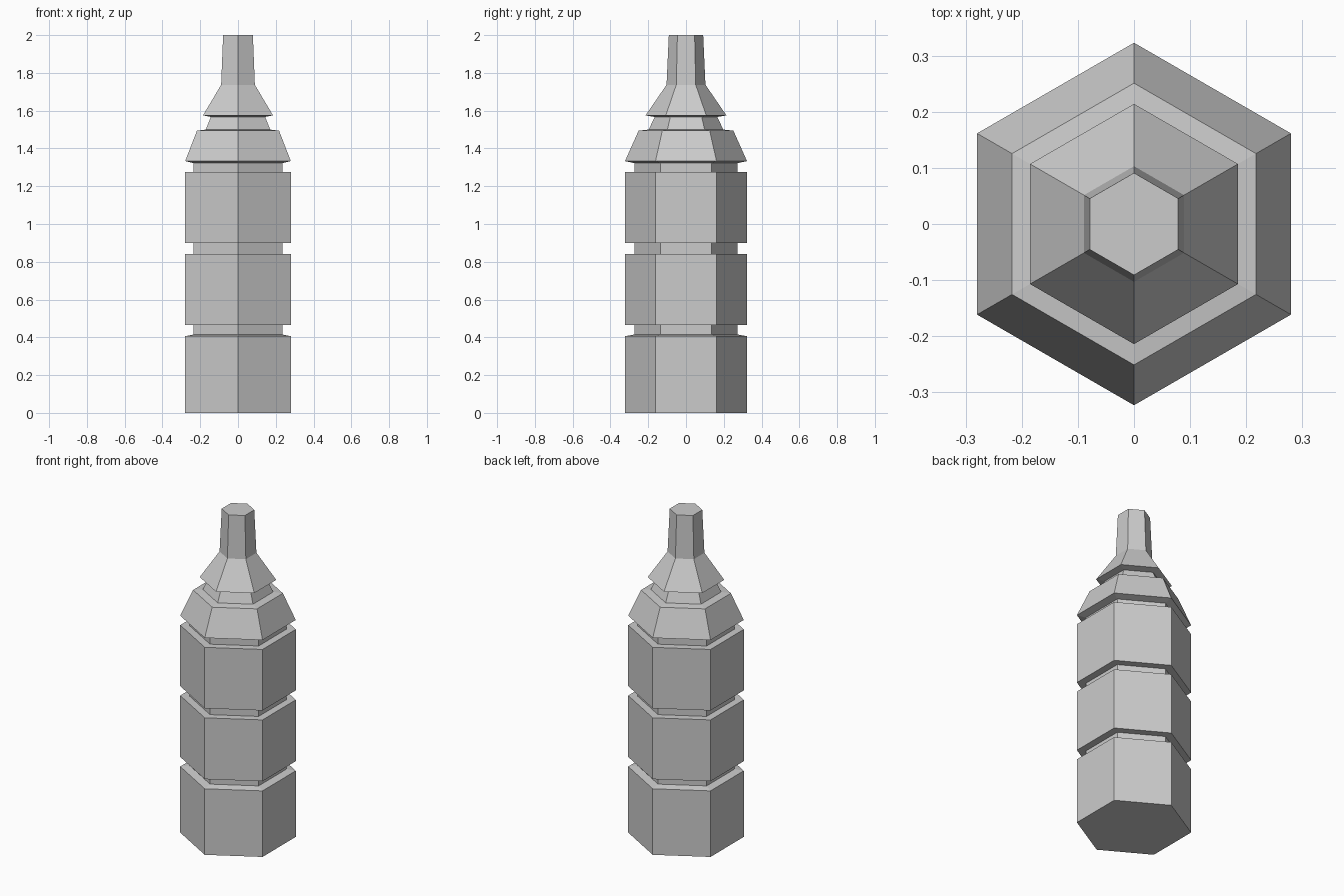
import bpy, bmesh
from math import pi, sin, cos

if "Cube" in bpy.data.objects:
    bpy.data.objects.remove(bpy.data.objects["Cube"])

SIDES = 6


def hex_part(name, profile, cap_bottom=False, cap_top=False):
    """Stack six-sided rings (radius, z) and bridge them with flat faces."""
    bm = bmesh.new()
    rings = []
    for r, z in profile:
        rings.append([bm.verts.new((r * cos(pi / 2 + 2 * pi * i / SIDES),
                                    r * sin(pi / 2 + 2 * pi * i / SIDES), z))
                      for i in range(SIDES)])
    for a, b in zip(rings, rings[1:]):
        for i in range(SIDES):
            j = (i + 1) % SIDES
            bm.faces.new((a[i], a[j], b[j], b[i]))
    if cap_bottom:
        bm.faces.new(rings[0][::-1])
    if cap_top:
        bm.faces.new(rings[-1])
    mesh = bpy.data.meshes.new(name)
    bm.to_mesh(mesh)
    bm.free()
    obj = bpy.data.objects.new(name, mesh)
    bpy.context.collection.objects.link(obj)
    return obj


WIDE, GROOVE = 0.323, 0.272

# Ribbed body: three wide bands, each followed by a narrow groove
body = [(WIDE, 0.0), (WIDE, 0.406), (GROOVE, 0.415)]
for low, high in ((0.465, 0.842), (0.90, 1.275)):
    body += [(GROOVE, low), (WIDE, low), (WIDE, high), (GROOVE, high)]
body.append((GROOVE, 1.322))
hex_part("body", body, cap_bottom=True)

# Sloping shoulder with a slightly undercut rim, then a short neck
hex_part("shoulder", [(GROOVE, 1.322), (WIDE, 1.333), (0.251, 1.494),
                      (0.197, 1.50), (0.166, 1.567)])

# Flared collar running up into the tapered spout
hex_part("spout", [(0.166, 1.567), (0.214, 1.575), (0.103, 1.737),
                   (0.091, 2.0)], cap_top=True)
